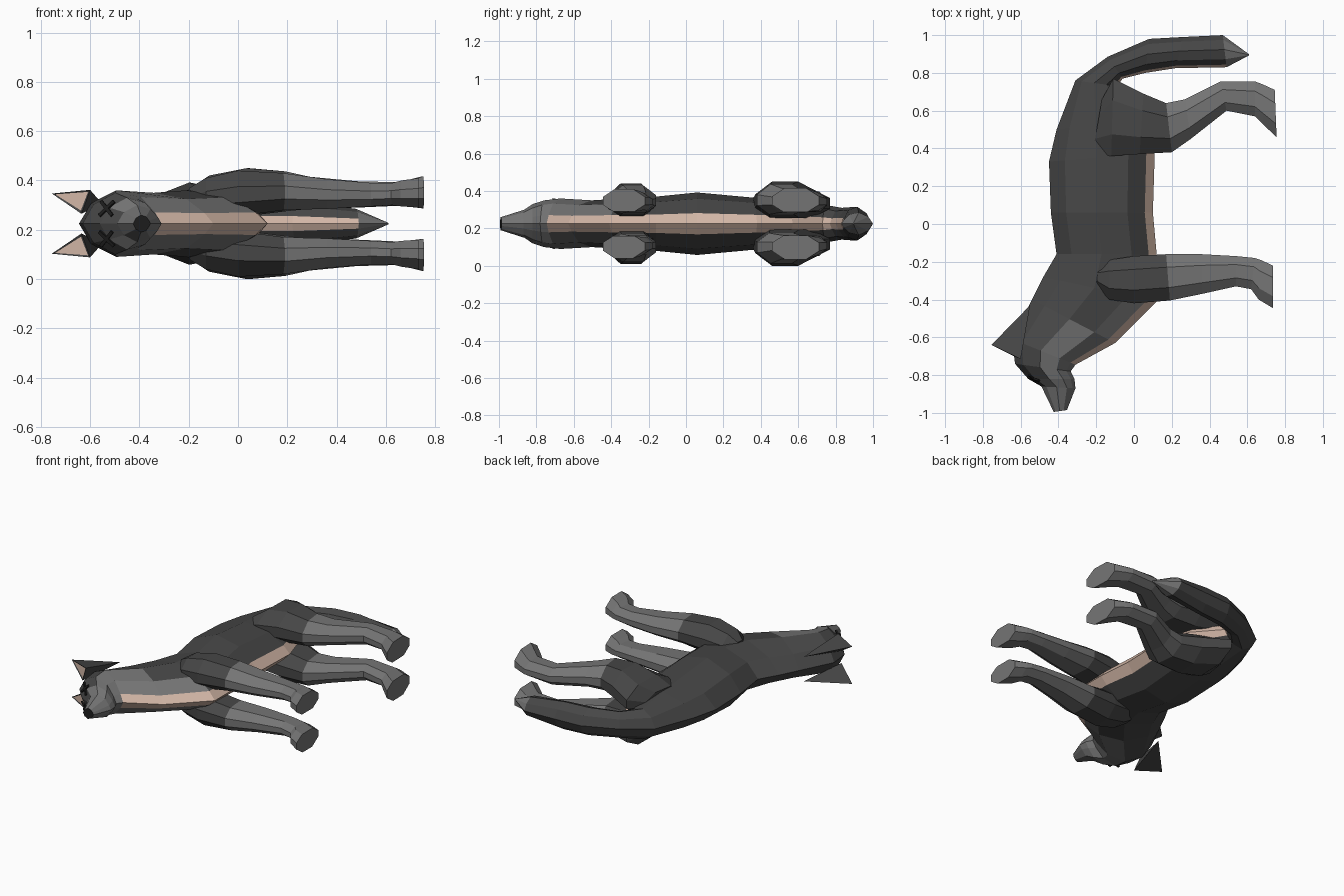
import bpy, bmesh, math
from mathutils import Vector, Matrix
from mathutils.bvhtree import BVHTree

if "Cube" in bpy.data.objects:
    bpy.data.objects.remove(bpy.data.objects["Cube"])

MID = 0.225  # height of the animal's symmetry plane (it lies on its side)


def mat(name, c):
    m = bpy.data.materials.new(name)
    m.diffuse_color = (*c, 1)
    m.use_nodes = True
    m.node_tree.nodes["Principled BSDF"].inputs["Base Color"].default_value = m.diffuse_color
    return m


DARK, GREY, PEACH, BLACK = range(4)
MATS = [mat("dark fur", (0.062, 0.062, 0.062)), mat("grey fur", (0.175, 0.175, 0.175)),
        mat("peach fur", (0.66, 0.48, 0.39)), mat("black", (0.012, 0.012, 0.012))]


def finish(name, bm):
    bmesh.ops.recalc_face_normals(bm, faces=bm.faces[:])
    me = bpy.data.meshes.new(name)
    bm.to_mesh(me)
    for m in MATS:
        me.materials.append(m)
    ob = bpy.data.objects.new(name, me)
    bpy.context.collection.objects.link(ob)
    return ob


def loft(bm, rings, rule, caps):
    """Skin closed rings; rule(ring, side) gives the material."""
    vs = [[bm.verts.new(p) for p in r] for r in rings]
    n = len(rings[0])
    for i in range(len(vs) - 1):
        for j in range(n):
            k = (j + 1) % n
            f = bm.faces.new((vs[i][j], vs[i][k], vs[i + 1][k], vs[i + 1][j]))
            f.material_index = rule(i, j)
    for r, c in zip((vs[0], vs[-1]), caps):
        bm.faces.new(r).material_index = c


# Body, from nose to tail tip: back x, y, belly x, y, half width
BODY = [
    (-0.425, -0.995, -0.355, -0.985, 0.035),
    (-0.49, -0.86, -0.31, -0.87, 0.075),
    (-0.56, -0.82, -0.315, -0.82, 0.105),
    (-0.63, -0.74, -0.335, -0.78, 0.125),
    (-0.645, -0.61, -0.31, -0.745, 0.135),
    (-0.54, -0.40, -0.10, -0.63, 0.125),
    (-0.48, -0.28, 0.12, -0.41, 0.135),
    (-0.41, -0.16, 0.12, -0.16, 0.145),
    (-0.44, 0.06, 0.10, 0.06, 0.167),
    (-0.45, 0.33, 0.11, 0.38, 0.14),
    (-0.41, 0.50, 0.05, 0.57, 0.125),
    (-0.31, 0.76, -0.09, 0.73, 0.10),
    (-0.14, 0.885, -0.06, 0.77, 0.085),
    (0.08, 0.98, 0.06, 0.80, 0.09),
    (0.26, 0.99, 0.22, 0.825, 0.09),
    (0.47, 1.0, 0.49, 0.83, 0.06),
    (0.61, 0.898, 0.61, 0.893, 0.003),
]
SECTION = [(0, 0), (0.15, 0.62), (0.45, 1), (0.75, 0.8), (0.92, 0.34), (1, 0)]


def body_ring(bx, by, fx, fy, w):
    pts = [(t, s * w) for t, s in SECTION] + [(t, -s * w) for t, s in SECTION[4:0:-1]]
    return [(bx + (fx - bx) * t, by + (fy - by) * t, MID + z) for t, z in pts]


def body_rule(i, j):
    k = min(j, 9 - j)          # 0 = along the back, 4 = along the belly
    if i == 15:
        return GREY            # tail tip
    if k == 4:
        return PEACH if i >= 4 else GREY
    if i == 0:
        return GREY            # muzzle
    if i == 1:
        return GREY if k >= 1 else DARK
    if i <= 4:
        return GREY if k >= 2 else DARK   # cheeks and throat
    if i == 5:
        return GREY if k >= 3 else DARK
    return DARK


bm = bmesh.new()
loft(bm, [body_ring(*r) for r in BODY], body_rule, (BLACK, GREY))
finish("body", bm)
tree = BVHTree.FromBMesh(bm)

# Legs: front edge x, y, rear edge x, y, inner and outer distance from mid plane
FRONT = [
    (-0.20, -0.33, -0.19, -0.23, 0.03, 0.145),
    (-0.13, -0.40, -0.13, -0.19, 0.03, 0.185),
    (0.0, -0.42, 0.0, -0.17, 0.03, 0.215),
    (0.19, -0.405, 0.17, -0.16, 0.055, 0.205),
    (0.36, -0.37, 0.36, -0.16, 0.06, 0.18),
    (0.54, -0.33, 0.54, -0.17, 0.07, 0.165),
    (0.62, -0.345, 0.64, -0.18, 0.075, 0.165),
    (0.66, -0.40, 0.67, -0.19, 0.07, 0.175),
    (0.735, -0.445, 0.735, -0.22, 0.065, 0.185),
]
HIND = [
    (-0.22, 0.37, -0.17, 0.66, 0.03, 0.135),
    (-0.12, 0.36, -0.11, 0.77, 0.03, 0.195),
    (0.03, 0.37, 0.05, 0.69, 0.03, 0.225),
    (0.20, 0.38, 0.17, 0.64, 0.05, 0.212),
    (0.30, 0.45, 0.27, 0.66, 0.06, 0.19),
    (0.49, 0.60, 0.46, 0.755, 0.065, 0.172),
    (0.64, 0.57, 0.64, 0.755, 0.072, 0.168),
    (0.68, 0.53, 0.68, 0.74, 0.07, 0.175),
    (0.755, 0.46, 0.745, 0.71, 0.062, 0.192),
]
# Leg cross-section: share of front-to-rear, share of inner-to-outer
OCT = [(0, 0.3), (0.25, 0), (0.75, 0), (1, 0.3), (1, 0.65), (0.72, 1), (0.28, 1), (0, 0.65)]

for name, rows in (("front_leg", FRONT), ("hind_leg", HIND)):
    for side, s in (("left", 1), ("right", -1)):
        bm = bmesh.new()
        rings = [[(ax + (bx - ax) * u, ay + (by - ay) * u, MID + s * (z0 + (z1 - z0) * v))
                  for u, v in OCT] for ax, ay, bx, by, z0, z1 in rows]
        loft(bm, rings, lambda i, j: DARK if i < 3 else GREY, (DARK, GREY))
        finish(f"{side}_{name}", bm)

for side, s in (("left", 1), ("right", -1)):
    # Ear: a pyramid with a peach inset on its front
    bm = bmesh.new()
    tip, outer, inner, back = [bm.verts.new((x, y, MID + s * z)) for x, y, z in (
        (-0.755, -0.64, 0.122), (-0.60, -0.715, 0.137), (-0.635, -0.70, 0.04), (-0.55, -0.43, 0.08))]
    front = bm.faces.new((tip, outer, inner))
    for f in ((tip, inner, back), (tip, back, outer), (outer, back, inner)):
        bm.faces.new(f)
    bmesh.ops.recalc_face_normals(bm, faces=bm.faces[:])
    bmesh.ops.inset_individual(bm, faces=[front], thickness=0.014, depth=-0.004)
    front.material_index = PEACH
    finish(f"{side}_ear", bm)

    # Crossed eye: two thin bars laid on the face
    loc, nor, _, _ = tree.ray_cast(Vector((-0.53, -1.3, MID + s * 0.06)), Vector((0, 1, 0)))
    if nor.y > 0:
        nor = -nor
    nor = (nor + Vector((0, -0.6, 0))).normalized()
    frame = Matrix.Translation(loc + nor * 0.006) @ nor.to_track_quat('Z', 'Y').to_matrix().to_4x4()
    bm = bmesh.new()
    for a in (45, -45):
        bmesh.ops.create_cube(bm, size=1, matrix=frame @ Matrix.Rotation(math.radians(a), 4, 'Z')
                              @ Matrix.Diagonal((0.085, 0.014, 0.009, 1)))
    for f in bm.faces:
        f.material_index = BLACK
    finish(f"{side}_eye", bm)
